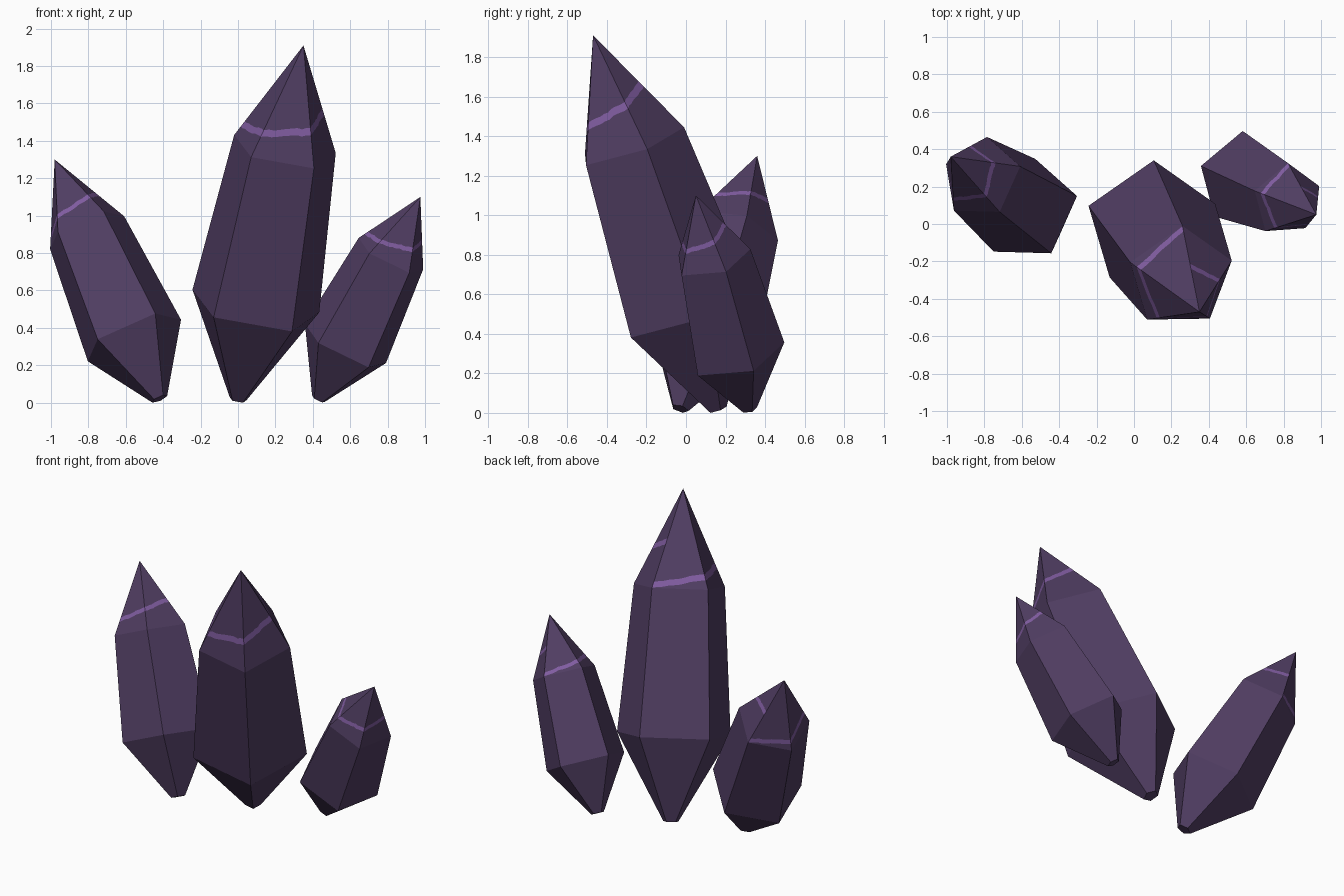
import bpy
import bmesh
import math
import random
from mathutils import Vector, Quaternion

SIDES = 5
COLUMNS = 10
random.seed(4)

cube = bpy.data.objects.get("Cube")
if cube:
    bpy.data.objects.remove(cube, do_unlink=True)


def make_material(name, rgb):
    mat = bpy.data.materials.new(name)
    mat.use_nodes = True
    color = (*rgb, 1)
    mat.diffuse_color = color
    mat.node_tree.nodes["Principled BSDF"].inputs["Base Color"].default_value = color
    return mat


materials = [make_material("dark_purple_crystal", (0.080, 0.047, 0.122)),
             make_material("light_purple_vein", (0.216, 0.107, 0.352))]


def make_crystal(name, base, apex, toward, low_radius, high_radius, foot_radius):
    base, apex, toward = Vector(base), Vector(apex), Vector(toward)
    axis = (apex - base).normalized()
    first = (toward - axis * toward.dot(axis)).normalized()

    def ring(t, radius):
        center = base.lerp(apex, t)
        return [center + Quaternion(axis, math.tau * i / SIDES) @ first * radius
                for i in range(SIDES)]

    foot, low, high = ring(0, foot_radius), ring(0.26, low_radius), ring(0.707, high_radius)
    bm = bmesh.new()

    def face(points, index=0):
        bm.faces.new([bm.verts.new(p) for p in points]).material_index = index

    # Foot cap, lower taper and long body
    face(foot)
    for i in range(SIDES):
        j = (i + 1) % SIDES
        face([foot[i], foot[j], low[j], low[i]])
        face([low[i], low[j], high[j], high[i]])

        # Pointed tip, cut by a ragged vein that spirals upward
        def on_tip(s, f):
            return high[i].lerp(high[j], s).lerp(apex, f)

        lower, upper = [], []
        for c in range(COLUMNS + 1):
            s = c / COLUMNS
            middle = 0.035 + 0.088 * (i + s)
            if 0 < c < COLUMNS:
                middle += random.uniform(-0.008, 0.008)
            lower.append(on_tip(s, max(middle - 0.03, 0.004)))
            upper.append(on_tip(s, middle + 0.03))
        face([high[i], high[j]] + lower[::-1])
        face(upper + [apex])
        for c in range(COLUMNS):
            face([lower[c], lower[c + 1], upper[c + 1], upper[c]], 1)

    bmesh.ops.remove_doubles(bm, verts=bm.verts, dist=0.0005)
    bmesh.ops.recalc_face_normals(bm, faces=bm.faces)
    mesh = bpy.data.meshes.new(name)
    bm.to_mesh(mesh)
    bm.free()
    for mat in materials:
        mesh.materials.append(mat)
    bpy.context.collection.objects.link(bpy.data.objects.new(name, mesh))


# Three leaning crystals
make_crystal("center_crystal", (0, 0.16, 0.017), (0.35, -0.47, 1.91),
             (0.016, 0.346, 0.12), 0.362, 0.29, 0.048)
make_crystal("right_crystal", (-0.42, -0.03, 0.021), (-0.98, 0.36, 1.30),
             (0.13, 0.963, -0.23), 0.287, 0.228, 0.045)
make_crystal("left_crystal", (0.43, 0.32, 0.019), (0.975, 0.05, 1.10),
             (0.01, 0.26, 0.06), 0.254, 0.202, 0.04)
